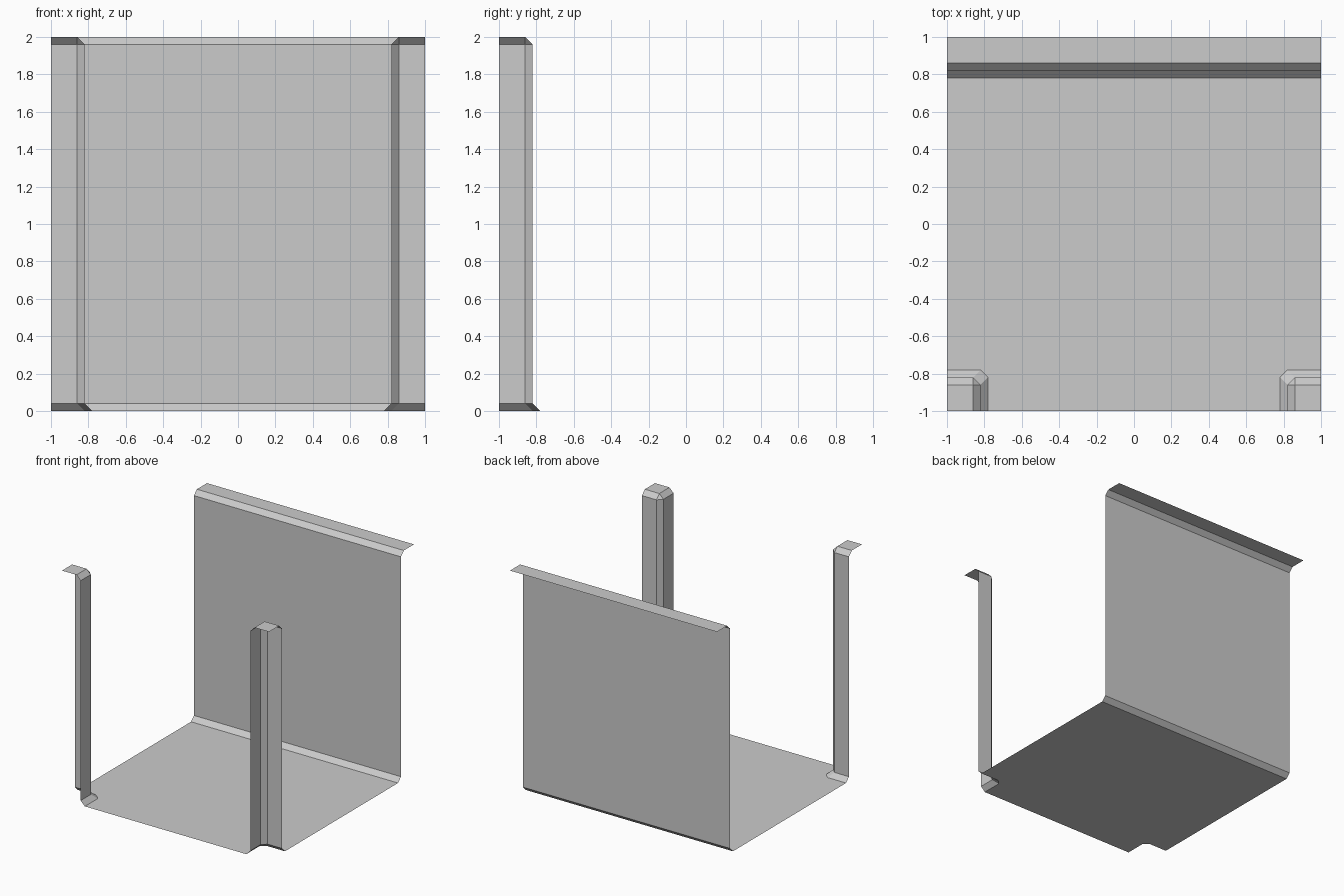
import bpy, bmesh

if "Cube" in bpy.data.objects:
    bpy.data.objects.remove(bpy.data.objects["Cube"])


def make_object(name, faces):
    """Build an open sheet from lists of face corners, welding shared points."""
    bm = bmesh.new()
    for corners in faces:
        pts = [p for i, p in enumerate(corners) if p not in corners[:i]]
        bm.faces.new([bm.verts.new(p) for p in pts])
    bmesh.ops.remove_doubles(bm, verts=bm.verts, dist=0.0005)
    mesh = bpy.data.meshes.new(name)
    bm.to_mesh(mesh)
    bm.free()
    obj = bpy.data.objects.new(name, mesh)
    bpy.context.collection.objects.link(obj)
    return obj


def strips(rows):
    """Quads between neighbouring rows of points."""
    return [[a[i], a[i + 1], b[i + 1], b[i]]
            for a, b in zip(rows, rows[1:]) for i in range(len(a) - 1)]


H = 2.0      # tile height and width
C = 0.04     # chamfer size
F = 0.82     # distance of wall and pillar faces from the centre

# Floor with chamfered notches for the two front pillars
notch = [(F - C, -1), (F - C, -F), (F, -F + C), (1, -F + C)]
right = notch + [(1, F - C)]
outline = right + [(-x, y) for x, y in reversed(right)]
make_object("floor", [[(x, y, 0) for x, y in outline]])

# Back wall: chamfered profile swept across the tile
profile = [(F - C, 0), (F, C), (F, H - C), (F + C, H), (1, H)]
make_object("back_wall", strips([[(-1, y, z), (1, y, z)]
                                 for y, z in reversed(profile)]))


# Front corner pillars: stacked outlines around the inner corner, then mirrored
def outline_row(face, chamfer, z):
    a, b = -face, -face - chamfer
    return [(-1, a, z), (b, a, z), (a, b, z), (a, -1, z)]


rows = [outline_row(F + C, 0, H), outline_row(F, C, H - C),
        outline_row(F, C, C), outline_row(F - C, C, 0)]
e = -F - C
cap = [(-1, -1, H), (e, -1, H), (e, e, H), (-1, e, H)]
pillars = make_object("corner_pillars", strips(rows) + [cap])
mirror = pillars.modifiers.new("Mirror", 'MIRROR')
mirror.use_axis[0] = True
mirror.use_mirror_merge = False
